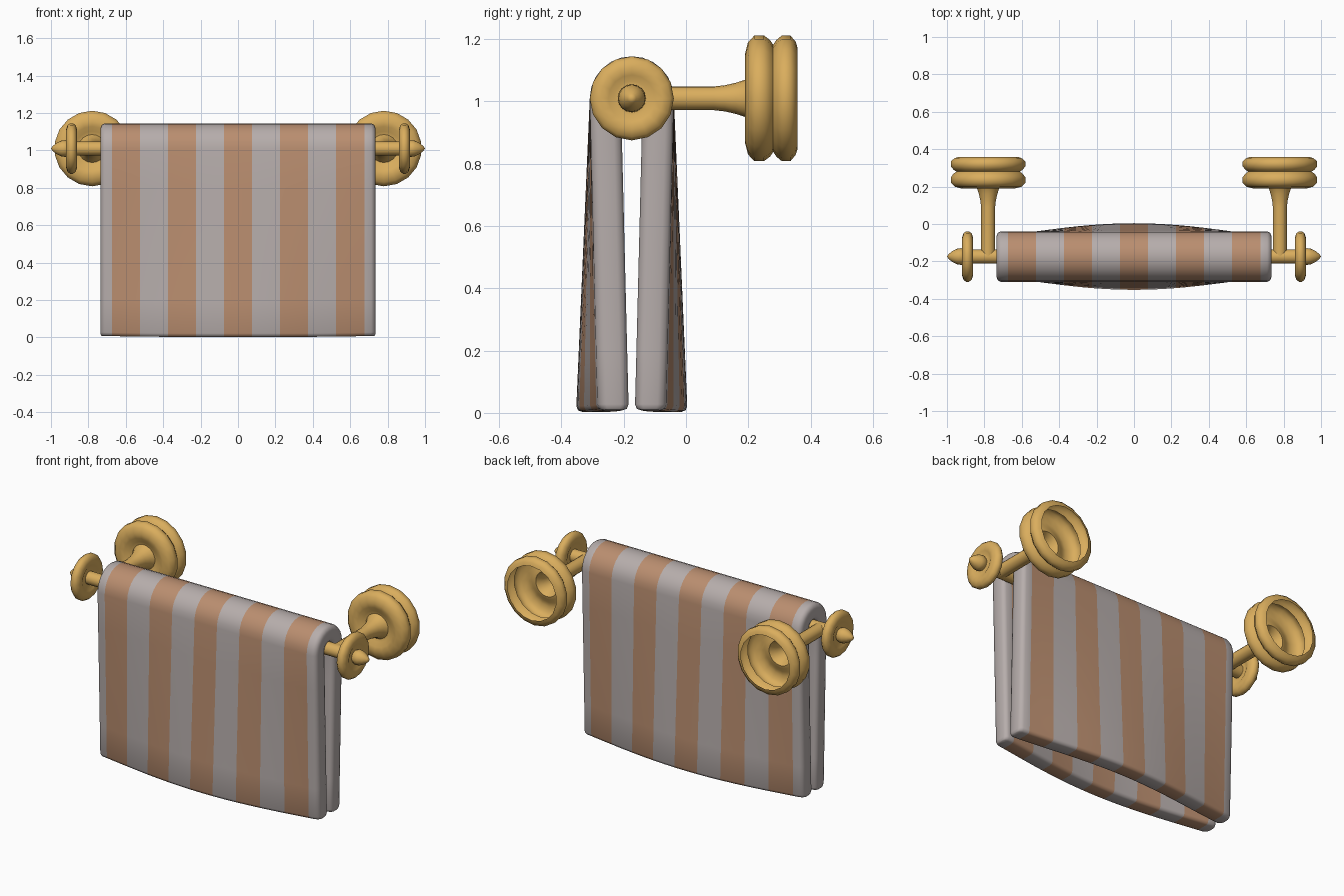
import bpy, bmesh, math
from mathutils import Vector

if "Cube" in bpy.data.objects:
    bpy.data.objects.remove(bpy.data.objects["Cube"])

CY, CZ = -0.174, 1.01   # rail axis


def material(name, rgb):
    m = bpy.data.materials.new(name)
    m.diffuse_color = (*rgb, 1)
    m.use_nodes = True
    m.node_tree.nodes["Principled BSDF"].inputs["Base Color"].default_value = m.diffuse_color
    return m


GOLD = material("brass", (0.70, 0.42, 0.11))
GREY = material("towel_grey", (0.47, 0.42, 0.41))
TAN = material("towel_tan", (0.49, 0.27, 0.16))


def finish(bm, name, mats, angle=40):
    me = bpy.data.meshes.new(name)
    bm.to_mesh(me)
    bm.free()
    ob = bpy.data.objects.new(name, me)
    bpy.context.collection.objects.link(ob)
    for m in mats:
        me.materials.append(m)
    bpy.ops.object.select_all(action='DESELECT')
    ob.select_set(True)
    bpy.context.view_layer.objects.active = ob
    bpy.ops.object.shade_smooth_by_angle(angle=math.radians(angle))
    return ob


def lathe(name, profile, origin, axis, sides):
    """Revolve (distance, radius) pairs about an axis through origin."""
    bm = bmesh.new()
    a = Vector(axis)
    u, v = Vector((0, 0, 1)), a.cross(Vector((0, 0, 1)))
    rings = []
    for d, r in profile:
        c = Vector(origin) + a * d
        rings.append([bm.verts.new(c + r * (u * math.cos(t) + v * math.sin(t)))
                      for t in (2 * math.pi * i / sides for i in range(sides))])
    for p, q in zip(rings, rings[1:]):
        for i in range(sides):
            j = (i + 1) % sides
            bm.faces.new((p[i], p[j], q[j], q[i]))
    bmesh.ops.remove_doubles(bm, verts=bm.verts, dist=1e-5)
    bmesh.ops.recalc_face_normals(bm, faces=bm.faces)
    return finish(bm, name, [GOLD], 60)


# rail bar
lathe("rail", [(-0.93, 0.038), (0.93, 0.038)], (0, CY, CZ), (1, 0, 0), 16)

# wall post with hollow flange, as one open sheet
post = [(-0.174, 0.038), (0.09, 0.038), (0.125, 0.042), (0.16, 0.05), (0.19, 0.06),
        (0.214, 0.075), (0.21, 0.092), (0.195, 0.118), (0.19, 0.145), (0.199, 0.18),
        (0.22, 0.202), (0.25, 0.202), (0.27, 0.187), (0.28, 0.172), (0.29, 0.187),
        (0.308, 0.202), (0.335, 0.202), (0.352, 0.182), (0.358, 0.163)]
# end disc and pointed tip
disc = [(0.872, 0.036), (0.876, 0.055), (0.865, 0.075), (0.86, 0.10), (0.868, 0.124),
        (0.882, 0.135), (0.898, 0.135), (0.912, 0.124), (0.92, 0.10), (0.915, 0.075),
        (0.904, 0.055), (0.908, 0.036)]
tip = [(0.908, 0.036), (0.922, 0.045), (0.945, 0.042), (0.97, 0.030), (0.99, 0.014),
       (1.0, 0.0)]
for s, side in ((-1, "left"), (1, "right")):
    lathe(side + "_wall_post", post, (s * 0.78, 0, CZ), (0, 1, 0), 18)
    lathe(side + "_end_disc", disc, (0, CY, CZ), (s, 0, 0), 16)
    lathe(side + "_tip", tip, (0, CY, CZ), (s, 0, 0), 16)

# towel: cross-section (x, thickness offset) swept over the rail
bounds = [0.075, 0.15, 0.225, 0.30, 0.375, 0.45, 0.525, 0.60, 0.675, 0.712]
xs = [-x for x in reversed(bounds)] + [0] + bounds
n = len(xs)
T = 0.05
section = ([(x, T) for x in xs] + [(0.728, 0.042), (0.735, 0.024), (0.735, -0.024), (0.728, -0.042)]
           + [(x, -T) for x in reversed(xs)]
           + [(-0.728, -0.042), (-0.735, -0.024), (-0.735, 0.024), (-0.728, 0.042)])

# stations: (side or arch angle, height, section scale)
leg = [(0.003, 0.6), (0.008, 0.88), (0.022, 1), (0.2, 1), (0.4, 1), (0.6, 1), (0.8, 1), (CZ, 1)]
path = [(-1, None, z, k) for z, k in leg]
path += [(0, math.pi * (1 - i / 12), 0, 1) for i in range(1, 12)]
path += [(1, None, z, k) for z, k in reversed(leg)]

bm = bmesh.new()
rings = []
for side, ang, z, k in path:
    ring = []
    for x, t in section:
        if ang is None:
            f = 1 - z / CZ
            bow = 0.071 * f * math.cos(x / 0.735 * math.pi / 2) ** 1.2 if abs(x) < 0.735 else 0
            d = 0.085 - 0.027 * f + bow + t * k
            xx = x - math.copysign(0.012 * (1 - k), x) if abs(x) > 0.7 else x
            lift = 0.006 * (x / 0.735) ** 4 * (z < 0.1)
            co = (xx, CY + side * d, z + lift)
        else:
            r = 0.085 + t
            co = (x, CY + r * math.cos(ang), CZ + r * math.sin(ang))
        ring.append(bm.verts.new(co))
    rings.append(ring)
m = len(section)
for p, q in zip(rings, rings[1:]):
    for i in range(m):
        j = (i + 1) % m
        bm.faces.new((p[i], p[j], q[j], q[i]))
# hems: bridge outer and inner edge column by column
for r in (rings[0], rings[-1]):
    for i in range(n - 1):
        bm.faces.new((r[i], r[i + 1], r[2 * n + 2 - i], r[2 * n + 3 - i]))
    bm.faces.new(r[n - 1:n + 5])
    bm.faces.new(r[2 * n + 3:] + r[:1])
bmesh.ops.recalc_face_normals(bm, faces=bm.faces)
# stripes by x position
for f in bm.faces:
    x = abs(f.calc_center_median().x)
    f.material_index = int(x < 0.675 and int((x + 0.075) / 0.15) % 2 == 0)
finish(bm, "towel", [GREY, TAN], 50)
